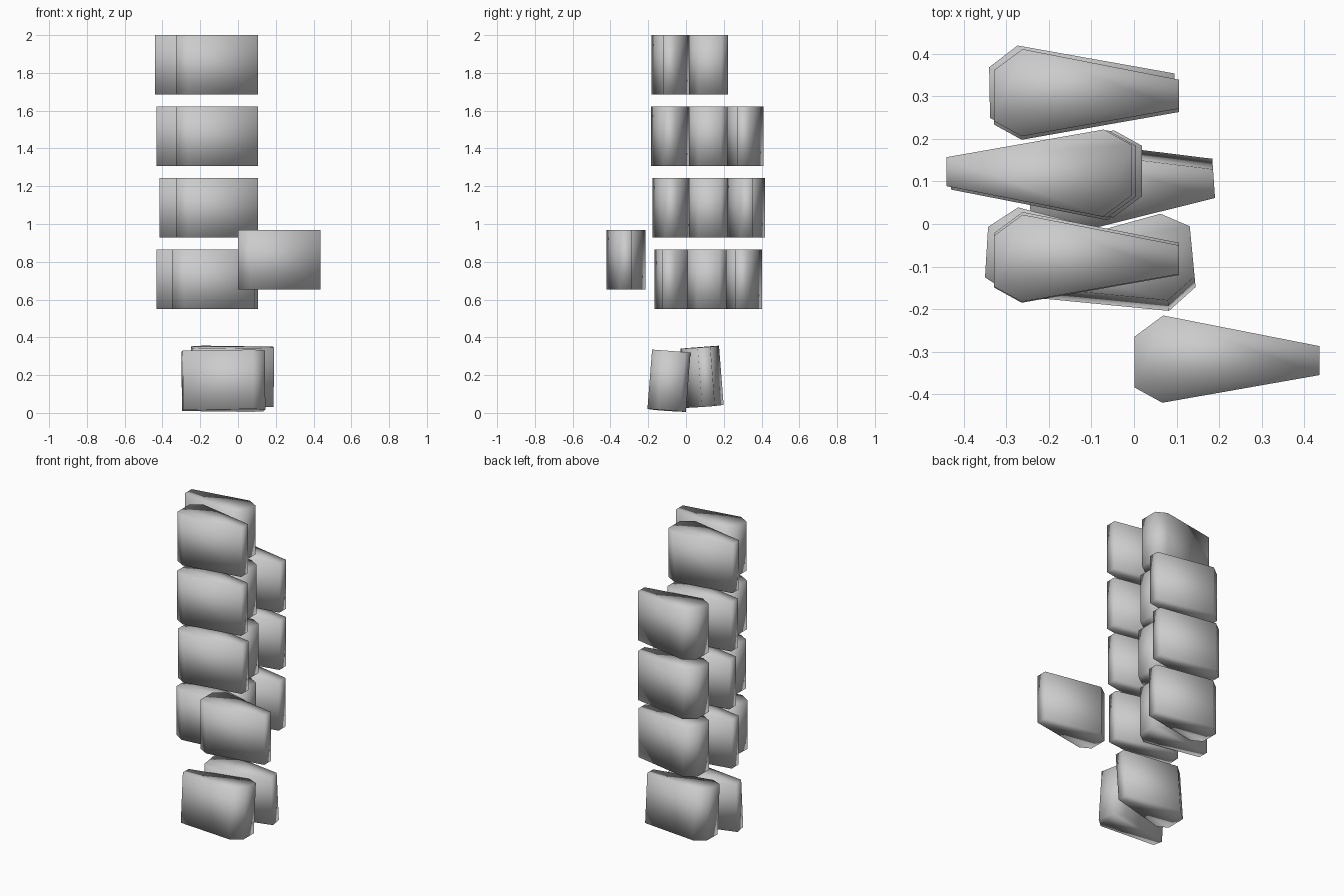
import bpy, bmesh
from math import radians

if "Cube" in bpy.data.objects:
    bpy.data.objects.remove(bpy.data.objects["Cube"])

H = 0.315
# tapered six-sided plan, narrow end towards +x
PLAN = [(-0.2175, 0.053), (-0.15, 0.103), (0.2175, 0.031),
        (0.2175, -0.037), (-0.152, -0.102), (-0.2175, -0.066)]


def block(name, x, y, z, yaw=0, tilt=0):
    """Smooth-shaded tapered block centred at x, y, z."""
    bm = bmesh.new()
    low = [bm.verts.new((px, py, -H / 2)) for px, py in PLAN]
    top = [bm.verts.new((px, py, H / 2)) for px, py in PLAN]
    bm.faces.new(low)
    bm.faces.new(top)
    for i in range(6):
        j = (i + 1) % 6
        bm.faces.new((low[i], low[j], top[j], top[i]))
    bmesh.ops.recalc_face_normals(bm, faces=bm.faces)
    for f in bm.faces:
        f.smooth = True
    me = bpy.data.meshes.new(name)
    bm.to_mesh(me)
    bm.free()
    ob = bpy.data.objects.new(name, me)
    ob.location = (x, y, z)
    ob.rotation_euler = (radians(tilt), 0, radians(yaw))
    bpy.context.collection.objects.link(ob)
    return ob


# stacked rows from the top down: front, middle (reversed) and back blocks
rows = [
    (1.843, [(-0.112, -0.081, 0), (-0.223, 0.120, 180)]),
    (1.464, [(-0.112, -0.083, 0), (-0.213, 0.118, 180), (-0.112, 0.308, 0)]),
    (1.087, [(-0.112, -0.075, 0), (-0.199, 0.118, 180), (-0.122, 0.319, 1)]),
    (0.707, [(-0.129, -0.073, -3.5), (-0.213, 0.112, 180), (-0.112, 0.300, 0)]),
]
for r, (z, items) in enumerate(rows):
    for part, (x, y, yaw) in zip(("front", "middle", "back"), items):
        block(f"{part}_block_row_{r + 1}", x, y, z, yaw)

# separate block standing out at the front
block("outer_block", 0.2185, -0.318, 0.811)

# two leaning blocks at the bottom
block("base_block_front", -0.078, -0.104, 0.170, 185.5, 4.5)
block("base_block_back", -0.030, 0.095, 0.191, 4, 4.5)
